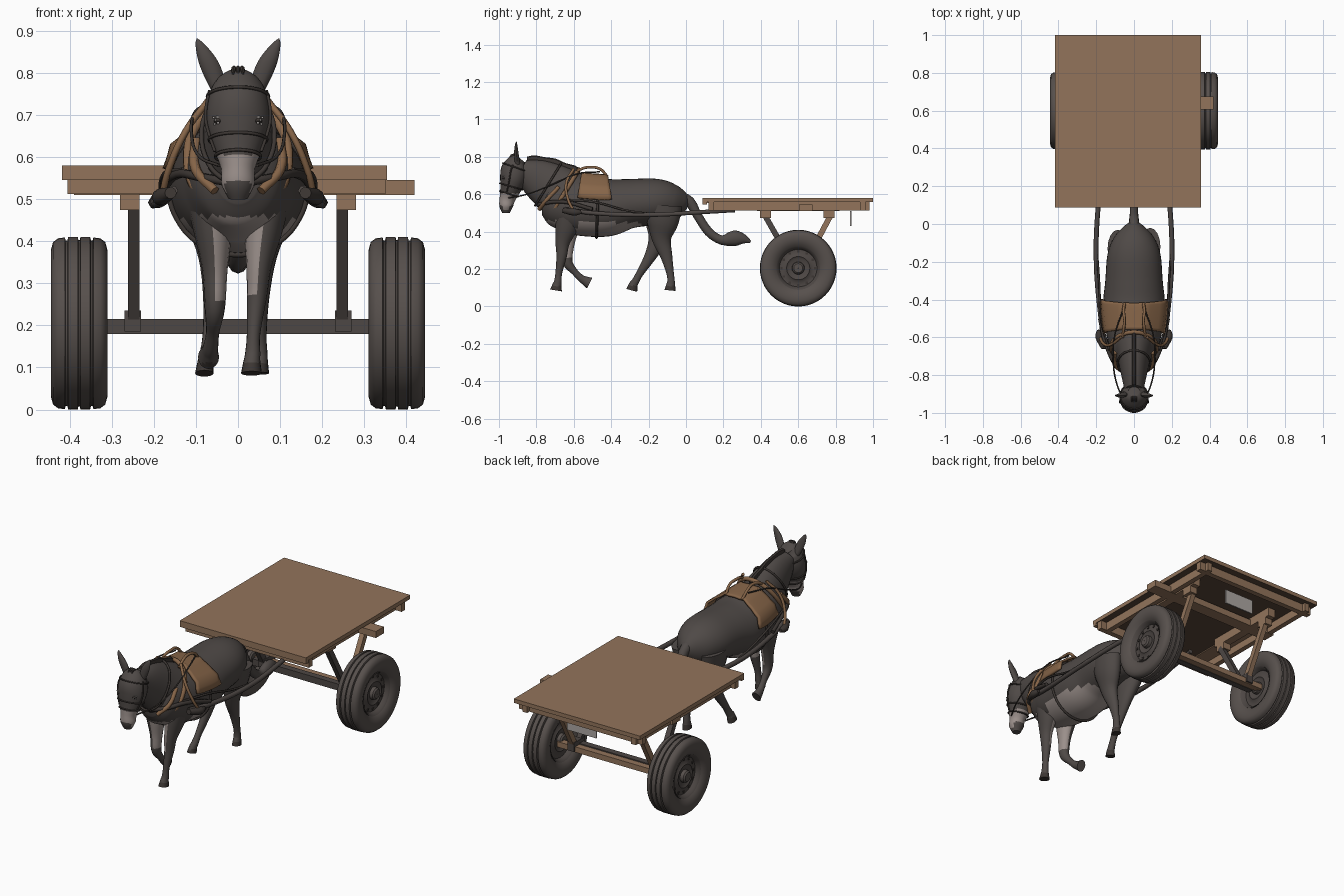
import bpy, bmesh, math
from mathutils import Vector, Matrix

cube = bpy.data.objects.get("Cube")
if cube:
    bpy.data.objects.remove(cube)


def material(name, r, g, b):
    m = bpy.data.materials.new(name)
    m.use_nodes = True
    m.diffuse_color = (r, g, b, 1)
    node = m.node_tree.nodes["Principled BSDF"]
    node.inputs["Base Color"].default_value = (r, g, b, 1)
    node.inputs["Roughness"].default_value = 0.9
    return m


COAT = material("dark coat", .078, .067, .062)
PALE = material("pale coat", .33, .28, .26)
WOOD = material("wood", .29, .175, .105)
UNDER = material("dark wood", .10, .06, .04)
LEATHER = material("brown leather", .24, .13, .065)
STRAP = material("dark strap", .045, .037, .033)
TYRE = material("tyre rubber", .095, .08, .073)
METAL = material("dark metal", .075, .063, .058)
PLATE = material("grey plate", .42, .39, .37)
X = Vector((1, 0, 0))


def finish(name, bm, mats, smooth=True):
    bmesh.ops.recalc_face_normals(bm, faces=bm.faces)
    me = bpy.data.meshes.new(name)
    bm.to_mesh(me)
    bm.free()
    ob = bpy.data.objects.new(name, me)
    bpy.context.collection.objects.link(ob)
    for m in mats:
        me.materials.append(m)
    if smooth:
        bpy.ops.object.select_all(action="DESELECT")
        ob.select_set(True)
        bpy.context.view_layer.objects.active = ob
        bpy.ops.object.shade_smooth_by_angle(angle=math.radians(40))
    return ob


def spline(rings, t):
    """Smooth interpolation through rings of (x, y, z, side radius, depth radius)."""
    n = len(rings) - 1
    t = min(max(t, 0), n)
    i = min(int(t), n - 1)
    u = t - i
    p = [rings[min(max(k, 0), n)] for k in range(i - 1, i + 3)]
    return [b + u / 2 * (c - a + u * (2 * a - 5 * b + 4 * c - d + u * (3 * (b - c) + d - a)))
            for a, b, c, d in zip(*p)]


def surface(rings, t, ang, off=0.0):
    """Point on a lofted skin; 90 degrees is the back of body and neck, the front of the head."""
    v = spline(rings, t)
    a, b = Vector(spline(rings, t - .1)[:3]), Vector(spline(rings, t + .1)[:3])
    up = (b - a).cross(X).normalized()
    return (Vector(v[:3]) + X * math.cos(ang) * (max(v[3], .001) + off)
            + up * math.sin(ang) * (max(v[4], .001) + off))


def loft(name, rings, mats, rule=None, sides=18, steps=3):
    bm = bmesh.new()
    count = (len(rings) - 1) * steps
    rows = [[bm.verts.new(surface(rings, k / steps, math.tau * j / sides)) for j in range(sides)]
            for k in range(count + 1)]
    for a, b in zip(rows, rows[1:]):
        for j in range(sides):
            bm.faces.new((a[j], a[j - 1], b[j - 1], b[j]))
    bm.faces.new(rows[0])
    bm.faces.new(rows[-1])
    bmesh.ops.recalc_face_normals(bm, faces=bm.faces)
    if rule:
        for f in bm.faces:
            f.material_index = rule(f.calc_center_median(), f.normal)
    return finish(name, bm, mats)


def tube(name, pts, radius, mat, closed=False):
    cu = bpy.data.curves.new(name, "CURVE")
    cu.dimensions = "3D"
    cu.bevel_depth = radius
    cu.bevel_resolution = 1
    cu.resolution_u = 5
    sp = cu.splines.new("BEZIER")
    sp.bezier_points.add(len(pts) - 1)
    for bp, p in zip(sp.bezier_points, pts):
        bp.co = p
        bp.handle_left_type = bp.handle_right_type = "AUTO"
    sp.use_cyclic_u = closed
    cu.use_fill_caps = not closed
    cu.materials.append(mat)
    bpy.context.collection.objects.link(bpy.data.objects.new(name, cu))


def band(name, rings, t, off, radius, mat):
    tube(name, [surface(rings, t, math.tau * j / 12, off) for j in range(12)], radius, mat, True)


def beam(name, a, b, w, h, mats, rule=None):
    """Rectangular bar from a to b."""
    a, b = Vector(a), Vector(b)
    d = b - a
    m = Matrix.Translation((a + b) / 2) @ d.to_track_quat("Y", "Z").to_matrix().to_4x4()
    bm = bmesh.new()
    bmesh.ops.create_cube(bm, size=1, matrix=m @ Matrix.Diagonal((w, d.length, h, 1)))
    if rule:
        for f in bm.faces:
            f.material_index = rule(f.normal)
    finish(name, bm, mats, False)


def lathe(name, profile, x, y, z, mat, sides=40):
    bm = bmesh.new()
    rows = [[bm.verts.new((x + px, y + r * math.cos(math.tau * j / sides), z + r * math.sin(math.tau * j / sides)))
             for j in range(sides)] for px, r in profile]
    for a, b in zip(rows, rows[1:] + rows[:1]):
        for j in range(sides):
            bm.faces.new((a[j], a[j - 1], b[j - 1], b[j]))
    finish(name, bm, [mat])


def mirrored(half):
    return half + [(-x, r) for x, r in reversed(half)]


# Wheels
for s, side in ((1, "left"), (-1, "right")):
    wx = s * .3775
    lathe(side + "_tyre", mirrored([(.045, .113), (.056, .125), (.067, .15), (.067, .175), (.062, .193), (.05, .202),
                                    (.034, .204), (.032, .197), (.028, .197), (.026, .205), (.003, .205),
                                    (.002, .198)]), wx, .6, .205, TYRE, 48)
    lathe(side + "_rim", mirrored([(.03, .002), (.03, .05), (.038, .062), (.026, .08), (.028, .1), (.046, .108),
                                   (.052, .116)]), wx, .6, .205, METAL)
    lathe(side + "_hub", mirrored([(.055, .002), (.055, .024), (.048, .032), (.03, .034)]), wx, .6, .205, TYRE, 20)
    for k in range(12):
        a = math.tau * k / 12
        c = Vector((wx + s * .025, .6 + .09 * math.cos(a), .205 + .09 * math.sin(a)))
        beam(side + "_rim_hole", c, c + X * s * .006, .012, .012, [STRAP])

# Axle, struts and their blocks
beam("axle_front", (-.31, .585, .197), (.31, .585, .197), .035, .036, [METAL])
beam("axle_back", (-.34, .622, .195), (.34, .622, .195), .036, .03, [WOOD])
for s in (1, -1):
    beam("front_strut", (s * .248, .42, .49), (s * .248, .585, .2), .028, .03, [METAL])
    beam("back_strut", (s * .248, .775, .49), (s * .248, .62, .2), .028, .03, [WOOD])
    beam("strut_foot", (s * .25, .56, .21), (s * .25, .65, .21), .04, .05, [METAL])
    for y in (.425, .765):
        beam("strut_block", (s * .257, y - .03, .492), (s * .257, y + .03, .492), .046, .036, [WOOD])

# Thin deck over an inset frame
beam("deck", (-.032, .088, .569), (-.032, 1, .569), .772, .022, [WOOD, UNDER], lambda n: n.z < -.5)
beam("front_lip", (-.418, .1, .558), (.354, .1, .558), .022, .026, [WOOD])
for y in (.135, .945):
    beam("end_board", (-.405, y, .535), (.35, y, .535), .03, .046, [WOOD])
for x in (-.365, .3):
    beam("side_board", (x, .12, .535), (x, .98, .535), .028, .046, [WOOD])
for x in (-.257, .257):
    beam("long_joist", (x, .38, .535), (x, .82, .535), .045, .05, [WOOD])
beam("cross_joist", (-.39, .64, .528), (.42, .64, .528), .07, .036, [WOOD])
beam("under_panel", (-.34, .1, .555), (-.34, .55, .555), .14, .006, [WOOD])
beam("number_plate", (-.07, .88, .47), (.11, .88, .47), .008, .08, [PLATE])

# Shafts
for s in (1, -1):
    path = [(s * .17, .26, .515), (s * .19, .09, .505), (s * .2, -.2, .49), (s * .175, -.5, .5), (s * .155, -.65, .52)]
    tube("shaft", path, .013, METAL)
    loft("shaft_tip", [(s * .185, -.56, .505, .01, .01), (s * .185, -.6, .505, .02, .02),
                       (s * .16, -.66, .515, .014, .014)], [STRAP], sides=10)

# Donkey body, neck and head
body = [(0, .01, .545, .02, .025), (0, -.015, .55, .055, .065), (0, -.07, .555, .105, .1), (0, -.16, .56, .14, .123),
        (0, -.3, .55, .152, .132), (0, -.42, .53, .163, .155), (0, -.55, .535, .152, .158),
        (0, -.65, .55, .13, .15), (0, -.73, .55, .1, .115), (0, -.77, .55, .05, .06)]
neck = [(0, -.58, .56, .12, .14), (0, -.64, .59, .11, .145), (0, -.72, .64, .085, .13), (0, -.81, .695, .065, .1),
        (0, -.88, .735, .05, .055)]
head = [(0, -.885, .79, .03, .03), (0, -.9, .77, .058, .055), (0, -.915, .73, .073, .073), (0, -.925, .68, .076, .07),
        (0, -.94, .625, .06, .055), (0, -.955, .575, .041, .042), (0, -.962, .535, .039, .036), (0, -.962, .5, .022, .02)]
loft("body", body, [COAT, PALE],
     lambda c, n: (n.z < -.25 and c.z < .448 and -.58 < c.y < -.24) or (c.y <= -.58 and c.z < .46 and abs(c.x) < .085),
     36, 8)
loft("neck", neck, [COAT], sides=20)
loft("head", head, [COAT, PALE], lambda c, n: c.z < .605 and c.z > (.515 if abs(n.x) > .75 else .545), 24, 8)

# Mane, forelock, ears and eyes
loft("mane", [(*surface(neck, 1 + k * .5, math.pi / 2, .004), .011, .014 + .006 * (k % 2)) for k in range(7)],
     [STRAP], sides=8)
for x in (-.012, 0, .012):
    loft("forelock", [(x, -.9, .78, .008, .012), (x * .8, -.925, .808, .007, .01), (x, -.945, .795, .002, .002)],
         [STRAP], sides=8)
for s in (1, -1):
    loft("ear", [(s * .045, -.9, .755, .017, .015), (s * .06, -.905, .8, .024, .013), (s * .074, -.908, .835, .022, .011),
                 (s * .09, -.908, .868, .011, .006), (s * .097, -.905, .882, .001, .001)], [COAT], sides=10)
    side = lambda deg: math.radians(90 - s * deg)
    e = surface(head, 3.1, side(42), -.007)
    loft("eye", [(*(e + Vector((0, 0, k * .011))), r, r) for k, r in ((-1, .003), (0, .012), (1, .003))],
         [STRAP], sides=10)
    for dt, deg in ((2.95, 38), (2.95, 46), (3.1, 42), (3.25, 38), (3.25, 46)):
        p = surface(head, dt, side(deg), .004)
        beam("eye_glint", p, p + Vector((0, .004, 0)), .005, .005, [PLATE])

# Tail
loft("tail", [(0, -.04, .59, .03, .03), (0, .02, .56, .026, .028), (0, .06, .49, .022, .024), (0, .12, .4, .022, .024),
              (0, .19, .355, .024, .025), (0, .26, .365, .028, .042), (0, .31, .36, .02, .025),
              (0, .345, .345, .004, .006)], [COAT], sides=12)

# Legs, each from shoulder or hip down to the hoof
sizes = [(.055, .08), (.045, .06), (.03, .038), (.024, .028), (.016, .018), (.018, .02), (.02, .024), (.025, .032)]
hind_sizes = [(.055, .1), (.05, .085), (.034, .052), (.023, .032), (.016, .02), (.018, .02), (.019, .024), (.022, .03)]
legs = {
    "front_left_leg": (sizes, 1, [(.07, -.62, .5), (.06, -.64, .42), (.05, -.66, .34), (.045, -.665, .27),
                                  (.037, -.68, .18), (.035, -.685, .135), (.033, -.69, .115), (.032, -.695, .086)]),
    "front_right_leg": (sizes, -1, [(-.07, -.62, .5), (-.06, -.63, .42), (-.055, -.635, .33), (-.055, -.635, .24),
                                    (-.06, -.595, .185), (-.065, -.56, .15), (-.068, -.54, .138), (-.07, -.515, .125)]),
    "hind_left_leg": (hind_sizes, 0, [(.085, -.12, .54), (.075, -.125, .45), (.058, -.13, .36), (.052, -.105, .27),
                                      (.052, -.085, .18), (.052, -.08, .135), (.052, -.082, .115), (.052, -.085, .086)]),
    "hind_right_leg": (hind_sizes, 0, [(-.085, -.13, .54), (-.075, -.135, .45), (-.06, -.15, .36), (-.06, -.19, .27),
                                       (-.068, -.245, .18), (-.073, -.27, .135), (-.077, -.282, .115),
                                       (-.08, -.29, .086)]),
}
for name, (radii, s, path) in legs.items():
    loft(name, [(*p, *r) for p, r in zip(path, radii)], [COAT, PALE, STRAP],
         lambda c, n: 2 if c.z < .11 else int(s != 0 and c.z > .27 and n.x * s < -.2), 16, 4)

# Saddle pad draped over the back
bm = bmesh.new()
rows = [[bm.verts.new(surface(body, 4.75 + k * .2, .25 + (math.pi - .5) * j / 16, .022 + .008 * (j % 4 == 2)))
         for j in range(17)] for k in range(9)]
for a, b in zip(rows, rows[1:]):
    for j in range(16):
        bm.faces.new((a[j], a[j + 1], b[j + 1], b[j]))
saddle = finish("saddle_pad", bm, [LEATHER])
saddle.modifiers.new("thickness", "SOLIDIFY").thickness = .012

# Harness straps
band("girth_strap", body, 5.4, .004, .007, STRAP)
band("neck_collar", neck, 1.2, .014, .012, LEATHER)
band("neck_strap", neck, 2.2, .006, .006, STRAP)
for t in (1.7, 3.7, 4.45):
    band("bridle_band", head, t, .003, .004, STRAP)
tube("breast_band", [(-.18, -.5, .52), (-.14, -.66, .56), (-.075, -.765, .55), (0, -.79, .54), (.075, -.765, .55),
                     (.14, -.66, .56), (.18, -.5, .52)], .011, STRAP)
for s in (1, -1):
    tube("cheek_strap", [surface(head, 1.5 + k * .7, math.radians(90 - s * 75), .003) for k in range(5)], .004, STRAP)
    tube("rein", [(s * .045, -.95, .58), (s * .09, -.85, .6), (s * .11, -.72, .65), (s * .1, -.58, .71),
                  (s * .06, -.46, .72)], .004, STRAP)
    tube("side_strap", [(s * .07, -.6, .735), (s * .125, -.64, .66), (s * .165, -.63, .57), (s * .18, -.6, .51)],
         .008, LEATHER)
    tube("trace", [(s * .13, -.67, .57), (s * .175, -.5, .56), (s * .185, -.3, .51), (s * .2, -.1, .49)], .006, STRAP)
    tube("chest_strap", [(s * .1, -.68, .64), (s * .1, -.745, .57), (s * .055, -.785, .52)], .012, LEATHER)
    tube("saddle_loop", [(s * .05, -.42, .695), (s * .055, -.46, .735), (s * .05, -.51, .745), (s * .055, -.56, .735),
                         (s * .06, -.6, .71)], .008, LEATHER)
